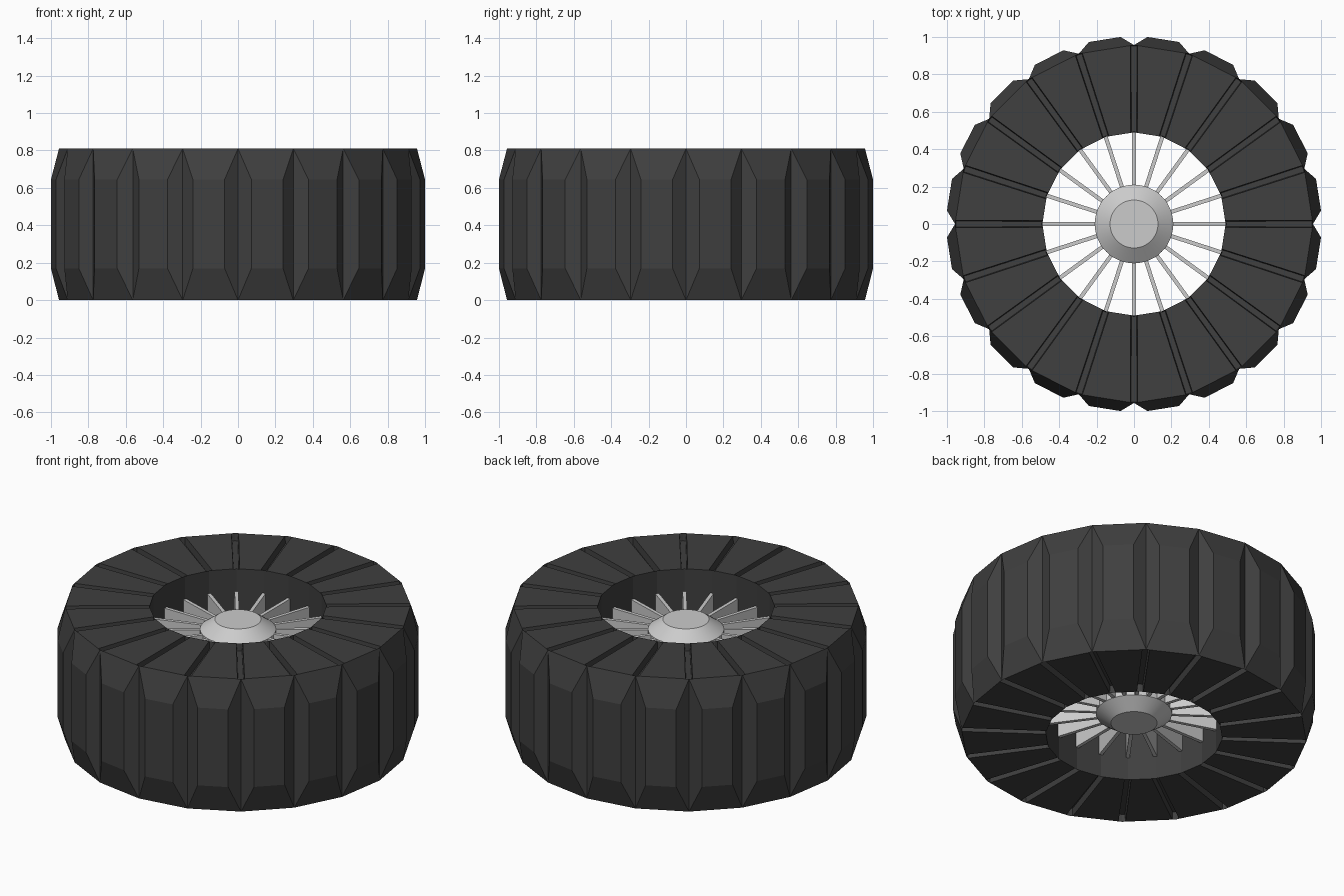
import bpy, bmesh
from math import cos, sin, radians, pi
from mathutils import Vector, Matrix

if "Cube" in bpy.data.objects:
    bpy.data.objects.remove(bpy.data.objects["Cube"])

N = 20
STEP = 360 / N
H = 0.81
MID = H / 2


def polar(r, deg, z):
    a = radians(deg)
    return Vector((r * cos(a), r * sin(a), z))


def finish(name, bm, color=None):
    mesh = bpy.data.meshes.new(name)
    bm.to_mesh(mesh)
    bm.free()
    ob = bpy.data.objects.new(name, mesh)
    bpy.context.collection.objects.link(ob)
    if color:
        mat = bpy.data.materials.new(name + "_material")
        mat.diffuse_color = color
        mat.use_nodes = True
        mat.node_tree.nodes["Principled BSDF"].inputs["Base Color"].default_value = mat.diffuse_color
        mesh.materials.append(mat)
    return ob


# Tyre: 20 bevelled lugs with V grooves between them and slots on both sidewalls
bm = bmesh.new()


def rail(r, k, z, half):
    """Corner k of a 20-gon plus points either side of it along the edges."""
    prev, c, nxt = (polar(r, (k + d) * STEP, z) for d in (-1, 0, 1))
    t = half / (c - nxt).length
    return [bm.verts.new(p) for p in (c.lerp(prev, t), c, c.lerp(nxt, t))]


outer = [[rail(0.957, k, z, 0.02) for k in range(N)] for z in (0, H)]
inner = [[rail(0.49, k, z, 0.018) for k in range(N)] for z in (0, H)]
lug = [[[bm.verts.new(polar(1.0025, k * STEP + a, z)) for a in (4.1, STEP - 4.1)]
        for k in range(N)] for z in (0.17, 0.645)]
slots = []
for k in range(N):
    n = (k + 1) % N
    for s in (0, 1):
        o, i, g = outer[s], inner[s], lug[s]
        bm.faces.new((o[k][2], o[n][0], i[n][0], i[k][2]))
        slots.append(bm.faces.new(o[k] + i[k][::-1]))
        bm.faces.new((o[k][1], o[k][2], o[n][0], o[n][1], g[k][1], g[k][0]))
    (ob, ot), (ib, it), (lb, lt) = outer, inner, lug
    bm.faces.new((lb[k][0], lb[k][1], lt[k][1], lt[k][0]))
    bm.faces.new((ob[k][1], lb[k][0], lt[k][0], ot[k][1]))
    bm.faces.new((lb[k][1], ob[n][1], ot[n][1], lt[k][1]))
    bm.faces.new((ib[k][1], ib[k][2], ib[n][0], ib[n][1],
                  it[n][1], it[n][0], it[k][2], it[k][1]))
bmesh.ops.recalc_face_normals(bm, faces=bm.faces[:])
bmesh.ops.inset_individual(bm, faces=slots, thickness=0.004, depth=-0.045,
                           use_even_offset=True)
finish("tyre", bm, (0.05, 0.05, 0.05, 1))

# Hub: cylinder with tapered ends
bm = bmesh.new()
profile = [(0, 0.08), (0.128, 0.08), (0.21, 0.14), (0.21, 0.67), (0.128, 0.73), (0, 0.73)]
vs = [bm.verts.new((r, 0, z)) for r, z in profile]
edges = [bm.edges.new(p) for p in zip(vs, vs[1:])]
bmesh.ops.spin(bm, geom=vs + edges, axis=(0, 0, 1), cent=(0, 0, 0),
               angle=2 * pi, steps=48, use_duplicate=False)
bmesh.ops.remove_doubles(bm, verts=bm.verts[:], dist=1e-4)
bmesh.ops.recalc_face_normals(bm, faces=bm.faces[:])
hub = finish("hub", bm)
bpy.context.view_layer.objects.active = hub
hub.select_set(True)
bpy.ops.object.shade_smooth_by_angle(angle=radians(25))

# Spokes: thin upright fins from hub to tyre
bm = bmesh.new()
for k in range(N):
    m = (Matrix.Rotation(radians(k * STEP), 4, 'Z')
         @ Matrix.Translation((0.345, 0, MID))
         @ Matrix.Diagonal((0.30, 0.021, 0.53, 1)))
    bmesh.ops.create_cube(bm, size=1, matrix=m)
finish("spokes", bm)
